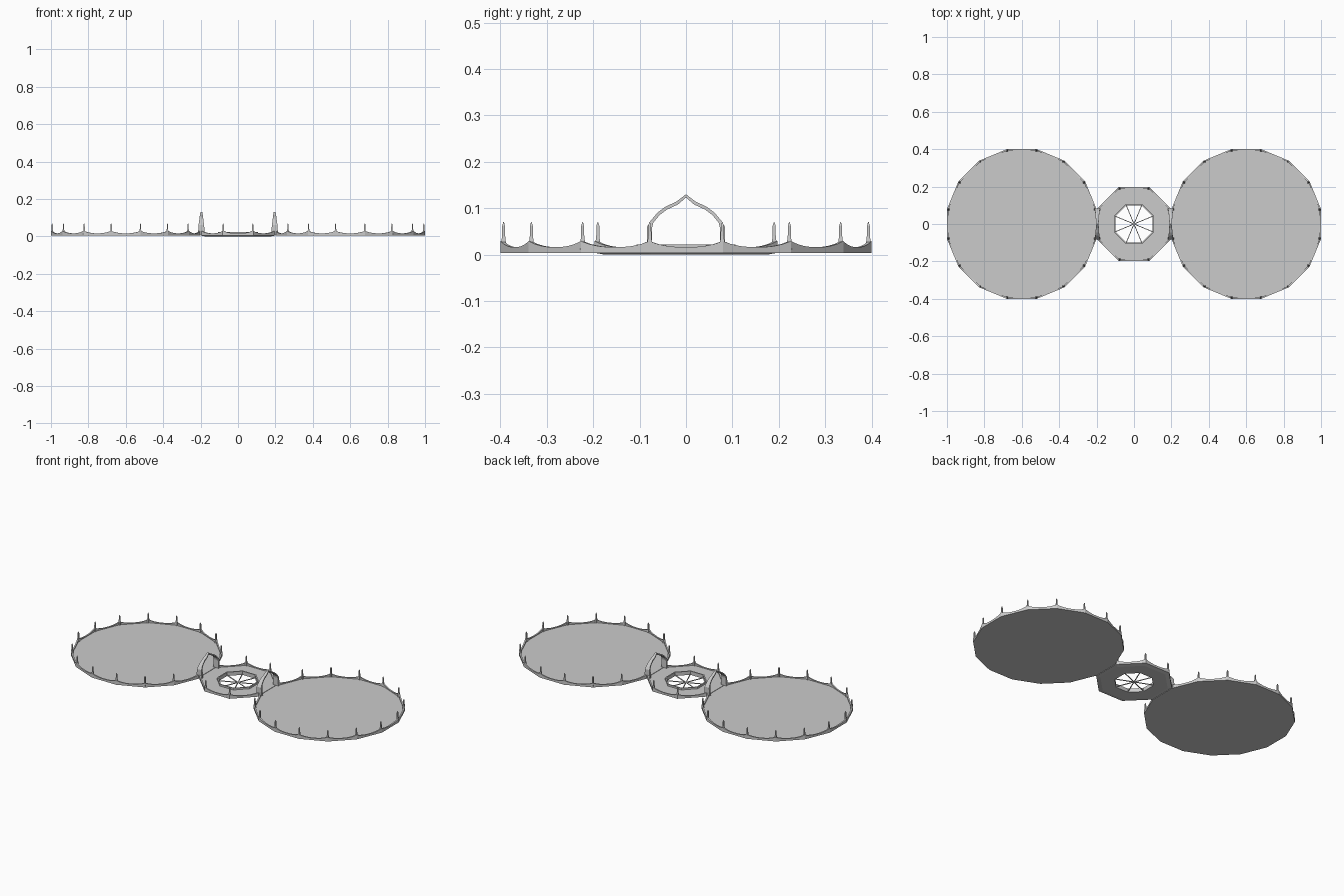
import bpy, bmesh, math
from mathutils import Vector

if "Cube" in bpy.data.objects:
    bpy.data.objects.remove(bpy.data.objects["Cube"])

stone = bpy.data.materials.new("pale grey")
stone.use_nodes = True
GREY = (0.6, 0.6, 0.6, 1)
stone.diffuse_color = GREY
stone.node_tree.nodes["Principled BSDF"].inputs["Base Color"].default_value = GREY


def finish(bm, name):
    bmesh.ops.recalc_face_normals(bm, faces=bm.faces[:])
    mesh = bpy.data.meshes.new(name)
    bm.to_mesh(mesh)
    bm.free()
    mesh.materials.append(stone)
    obj = bpy.data.objects.new(name, mesh)
    bpy.context.collection.objects.link(obj)
    return obj


def corners(n, apothem, z, cx=0):
    """Corners of a regular polygon with flat sides facing the axes."""
    r = apothem / math.cos(math.pi / n)
    angles = [(i + 0.5) * math.tau / n for i in range(n)]
    return [Vector((cx + r * math.cos(a), r * math.sin(a), z)) for a in angles]


def bridge(bm, rings, closed):
    """Quads between successive rings; closed joins the last to the first."""
    n = len(rings[0])
    last = len(rings) if closed else len(rings) - 1
    for k in range(last):
        a, b = rings[k], rings[(k + 1) % len(rings)]
        for i in range(n):
            j = (i + 1) % n
            bm.faces.new((a[i], a[j], b[j], b[i]))


def lathe(name, n, profile, cx=0, closed=True):
    """Polygonal rings swept through (apothem, height) points."""
    bm = bmesh.new()
    rings = [[bm.verts.new(p) for p in corners(n, r, z, cx)] for r, z in profile]
    bridge(bm, rings, closed)
    if not closed:
        bm.faces.new(rings[0])
        bm.faces.new(rings[-1])
    return finish(bm, name)


def rail(bm, p, q, inward):
    """Low wall with a sagging top between two corners."""
    rings = []
    for k in range(9):
        t = k / 4 - 1
        base = p.lerp(q, k / 8)
        inner = base.lerp(inward, 0.008 / (base - inward).length)
        top = 0.016 + 0.013 * abs(t) ** 2.4
        rings.append([bm.verts.new((v.x, v.y, z)) for v, z in
                      ((base, 0.011), (base, top), (inner, top), (inner, 0.011))])
    bridge(bm, rings, False)
    bm.faces.new(rings[0])
    bm.faces.new(rings[-1])


def post(bm, p):
    """Slim square post with a pointed tip and flared foot."""
    rings = []
    for r, z in ((0.0075, 0.011), (0.0065, 0.03), (0.0048, 0.04), (0.0045, 0.062), (0.001, 0.07)):
        rings.append([bm.verts.new((p.x + r * math.cos(a), p.y + r * math.sin(a), z))
                      for a in [math.pi / 4 + i * math.pi / 2 for i in range(4)]])
    bridge(bm, rings, False)
    bm.faces.new(rings[0])
    bm.faces.new(rings[-1])


def railing(name, n, apothem, cx, open_sides, skip_posts=()):
    bm = bmesh.new()
    centre = Vector((cx, 0, 0.012))
    outer = corners(n, apothem, 0.012, cx)
    for i in range(n):
        # Side i runs from corner i - 1 to corner i
        if i not in open_sides:
            rail(bm, outer[i - 1], outer[i], centre)
        if i not in skip_posts:
            post(bm, outer[i].lerp(centre, 0.007 / apothem))
    return finish(bm, name)


# Two large round decks, open on the side facing the middle
for side, sx in (("left", 1), ("right", -1)):
    lathe(side + "_deck", 16, [(0.4, 0.004), (0.4, 0.012)], sx * 0.6, closed=False)
    gap = 8 if sx > 0 else 0
    near = (7, 8) if sx > 0 else (15, 0)
    railing(side + "_deck_railing", 16, 0.4, sx * 0.6, {gap}, near)

# Middle octagonal ring with a tapered underside
lathe("middle_deck", 8, [(0.197, 0.004), (0.197, 0.012), (0.1, 0.012), (0.1, 0.0), (0.175, 0.0)])
railing("middle_railing", 8, 0.197, 0, {0, 4}, (0, 3, 4, 7))
lathe("opening_curb", 8, [(0.107, 0.011), (0.107, 0.022), (0.1, 0.022), (0.1, 0.011)])

# Thin spokes across the opening
bm = bmesh.new()
for p in corners(8, 0.102, 0.004)[:4]:
    across = Vector((-p.y, p.x, 0)).normalized() * 0.002
    ends = (p, Vector((-p.x, -p.y, p.z)))
    rings = [[bm.verts.new(e + across * s + Vector((0, 0, h)))
              for s, h in ((-1, -0.002), (1, -0.002), (1, 0.002), (-1, 0.002))] for e in ends]
    bridge(bm, rings, False)
    for r in rings:
        bm.faces.new(r)
finish(bm, "opening_spokes")

# Pointed gateways: (half span, height, half depth), from foot to tip
HALF = [(0.084, 0.008, 0.018), (0.084, 0.06, 0.015), (0.076, 0.073, 0.013), (0.062, 0.09, 0.011),
        (0.045, 0.103, 0.009), (0.021, 0.114, 0.008)]
ARCH = HALF + [(0, 0.13, 0.005)] + [(-y, z, d) for y, z, d in reversed(HALF)]
for side, sx in (("left", 1), ("right", -1)):
    bm = bmesh.new()
    rings = []
    for k, (y, z, d) in enumerate(ARCH):
        a = Vector(ARCH[max(k - 1, 0)][:2])
        b = Vector(ARCH[min(k + 1, len(ARCH) - 1)][:2])
        run = (b - a).normalized()
        thick = 0.011 if z < 0.065 else 0.007
        iy, iz = y - run.y * thick, z + run.x * thick
        rings.append([bm.verts.new((sx * 0.196 + dx, py, pz)) for dx, py, pz in
                      ((-d, y, z), (d, y, z), (d, iy, iz), (-d, iy, iz))])
    bridge(bm, rings, False)
    bm.faces.new(rings[0])
    bm.faces.new(rings[-1])
    finish(bm, side + "_gateway")
